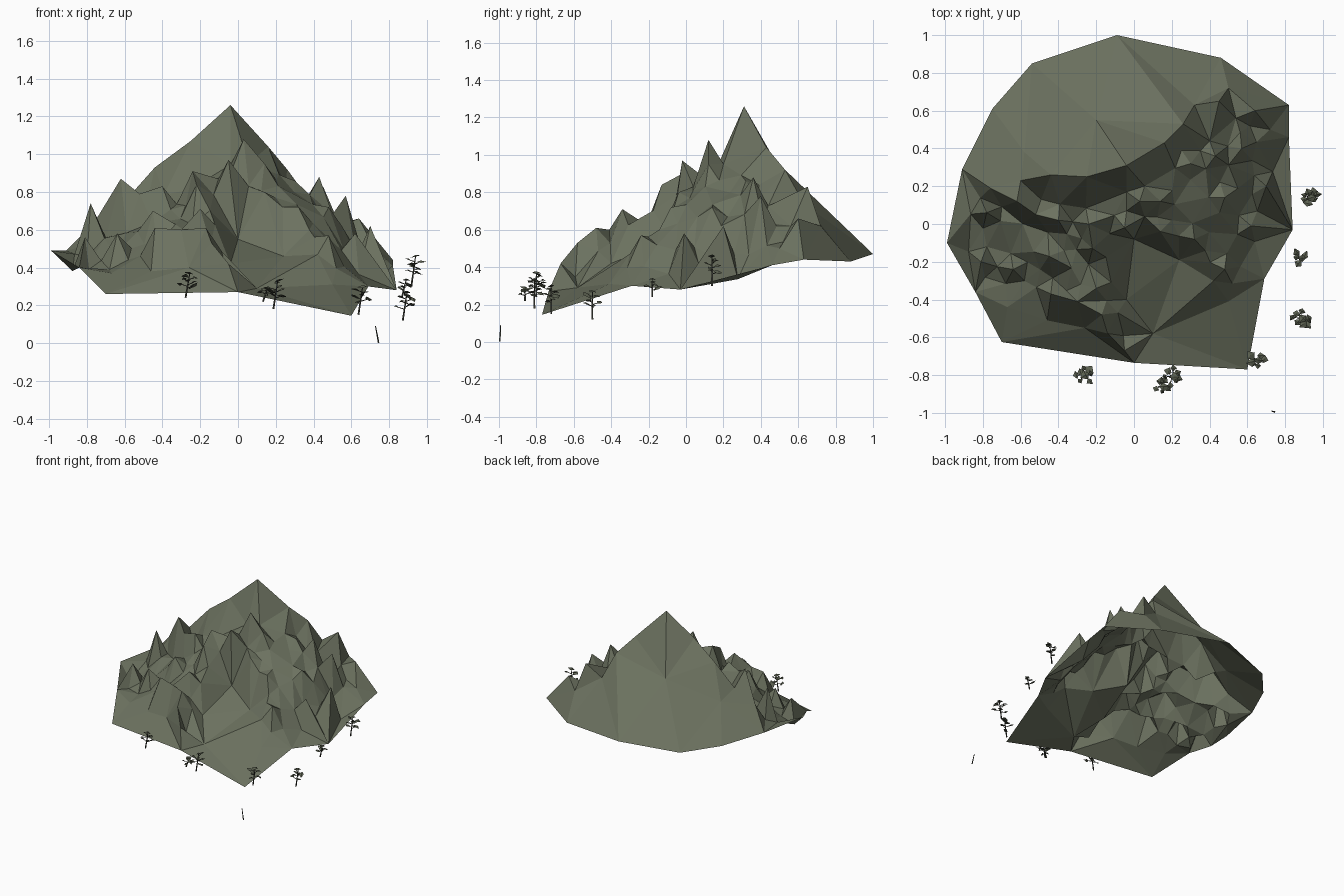
import bpy, math, random
from mathutils import Vector
from mathutils.geometry import delaunay_2d_cdt

if "Cube" in bpy.data.objects:
    bpy.data.objects.remove(bpy.data.objects["Cube"])

random.seed(7)


def material(name, rgb):
    m = bpy.data.materials.new(name)
    m.diffuse_color = (*rgb, 1)
    m.use_nodes = True
    m.node_tree.nodes["Principled BSDF"].inputs["Base Color"].default_value = m.diffuse_color
    return m


ROCK = material("olive grey rock", (0.148, 0.166, 0.115))
LEAF = material("dark foliage", (0.105, 0.118, 0.08))
BARK = material("dark bark", (0.055, 0.058, 0.045))


def mesh_object(name, verts, faces, mats):
    me = bpy.data.meshes.new(name)
    me.from_pydata([tuple(v) for v in verts], [], faces)
    for m in mats:
        me.materials.append(m)
    ob = bpy.data.objects.new(name, me)
    bpy.context.collection.objects.link(ob)
    return ob


# ---------- mountain: an open shell over an irregular rim ----------
# rim, counter-clockwise from the back
rim = [(-.09, 1.0, .47), (-.54, .85, .44), (-.75, .61, .46), (-.91, .29, .49),
       (-.99, -.10, .49), (-.84, -.36, .40), (-.70, -.625, .26), (0, -.735, .27),
       (.60, -.77, .145), (.69, -.29, .30), (.84, -.03, .28), (.82, .46, .41),
       (.82, .63, .44), (.46, .88, .43)]
# main crest, left to right through the summit
crest = [(-.76, .19, .64), (-.60, .23, .75), (-.44, .26, .93), (-.25, .25, 1.07),
         (-.04, .31, 1.26), (.16, .43, 1.04), (.26, .53, .92), (.32, .63, .74),
         (.50, .72, .62)]
# smooth back slope, front gully and the crease above the front skirt
slopes = [(-.20, .55, .84), (-.58, .38, .69), (0, -.08, .55), (.24, -.19, .46),
          (.50, -.41, .31), (.10, -.58, .29), (-.04, -.40, .42), (.54, .56, .62),
          (-.67, -.44, .37), (-.46, -.51, .38), (-.26, -.55, .40), (.72, .50, .50)]
# pointed crags
crags = [(.03, .12, 1.08), (-.05, -.02, .97), (.14, .12, .95), (-.24, 0, .91),
         (-.40, .02, .83), (-.52, .05, .79), (-.62, .12, .87), (-.78, .06, .74),
         (-.64, -.24, .58), (-.44, -.37, .61), (-.81, -.20, .56), (-.30, -.41, .60),
         (-.22, -.13, .84), (.32, -.08, .72), (.48, -.24, .57), (.62, -.01, .58),
         (.30, .32, .86), (.43, .36, .88), (.57, .40, .78), (.20, .02, .77),
         (.70, .20, .62), (.45, .65, .83), (.64, .60, .66), (-.20, -.34, .71),
         (-.17, -.48, .61), (-.14, -.58, .53), (-.05, -.67, .42), (.48, .14, .72),
         (-.45, -.17, .70)]


def rim_gap(x, y):
    """Signed distance to the nearest rim edge (positive inside) and rim height there."""
    best = (9, 0)
    for a, b in zip(rim, rim[1:] + rim[:1]):
        ex, ey = b[0] - a[0], b[1] - a[1]
        length = math.hypot(ex, ey)
        gap = (ex * (y - a[1]) - ey * (x - a[0])) / length
        t = min(1, max(0, (ex * (x - a[0]) + ey * (y - a[1])) / length ** 2))
        best = min(best, (gap, a[2] + t * (b[2] - a[2])))
    return best


points = rim + crest + slopes + crags


def add_notch(x, y, clearance):
    """Low point between crags, unless on the back, the gully, the skirt or too close."""
    above_crest = y > (.18 if x < 0 else .24 + .65 * x)
    in_gully = x > -.05 and y < -.06 - .62 * x
    on_skirt = x < -.2 and y < -.42
    gap, rim_z = rim_gap(x, y)
    if above_crest or in_gully or on_skirt or gap < .06:
        return
    if min(math.hypot(x - p[0], y - p[1]) for p in points) < clearance:
        return
    base = 1.07 - .745 * math.hypot(x + .04, y - .31)
    f = min(1, gap / .25)
    points.append((x, y, rim_z + (base - rim_z) * f + random.uniform(-.03, .03)))


# a ring of feet round every crag, then fill the gaps on a jittered grid
for k, (cx, cy, _) in enumerate(crags):
    for t in range(5):
        ang = t * math.tau / 5 + k
        add_notch(cx + .085 * math.cos(ang), cy + .085 * math.sin(ang), .062)
for i in range(-8, 8):
    for j in range(-6, 6):
        add_notch(i * .11 + random.uniform(-.02, .02),
                  j * .11 + random.uniform(-.02, .02), .085)

n = len(rim)
edges = [(i, (i + 1) % n) for i in range(n)]
edges += [(n + i, n + i + 1) for i in range(len(crest) - 1)]
flat, _, tris, source, _, _ = delaunay_2d_cdt(
    [Vector(p[:2]) for p in points], edges, [], 1, 1e-5)
verts = [(v.x, v.y, points[s[0]][2] if s else .5) for v, s in zip(flat, source)]
mesh_object("mountain", verts, [tuple(t) for t in tris], [ROCK])


# ---------- sparse pine trees around the foot ----------
def stick(verts, faces, a, b, r0, r1):
    """Three-sided tapered rod from a to b."""
    a, b = Vector(a), Vector(b)
    axis = (b - a).normalized()
    u = axis.orthogonal().normalized()
    w = axis.cross(u)
    k = len(verts)
    for c, r in ((a, r0), (b, r1)):
        for t in range(3):
            ang = t * math.tau / 3
            verts.append(c + (u * math.cos(ang) + w * math.sin(ang)) * r)
    for t in range(3):
        s = (t + 1) % 3
        faces.append((k + t, k + s, k + 3 + s, k + 3 + t))


def clump(verts, faces, c, r):
    """Flat, tilted, low pyramid of needles."""
    k = len(verts)
    turn = random.uniform(0, 6.28)
    lean = Vector((random.uniform(-.5, .5), random.uniform(-.5, .5), 0))
    for t in range(4):
        ang = turn + t * math.tau / 4
        q = r * random.uniform(.6, 1.3)
        d = Vector((q * math.cos(ang), q * math.sin(ang), 0))
        verts.append(c + d + Vector((0, 0, d.dot(lean))))
    verts.append(c + Vector((0, 0, r * .35)))
    for t in range(4):
        faces.append((k + t, k + (t + 1) % 4, k + 4))


def tree(index, x, y, z0, z1, spread, count):
    verts, faces = [], []
    base = Vector((x - .012, y, z0))
    top = Vector((x + .010, y, z1 - .012))
    stick(verts, faces, base, top, .006, .003)
    tips = [(top, .026)]
    for i in range(count):
        ang = i * 2.4 + index
        f = .4 + .5 * i / count
        root = base.lerp(top, f)
        tip = root + Vector((math.cos(ang), math.sin(ang), .3)) * spread * random.uniform(.6, 1)
        stick(verts, faces, root, tip, .003, .002)
        tips.append((tip, random.uniform(.017, .025)))
    wood = len(faces)
    for c, r in tips:
        clump(verts, faces, c, r)
    ob = mesh_object(f"pine_tree_{index}", verts, faces, [BARK, LEAF])
    for p in ob.data.polygons:
        p.material_index = 0 if p.index < wood else 1


for i, spec in enumerate([(.93, .14, .30, .47, .042, 7), (.88, -.18, .24, .345, .035, 4),
                          (.885, -.50, .12, .28, .048, 7), (.65, -.72, .15, .31, .042, 6),
                          (.145, -.86, .22, .30, .036, 5), (.20, -.81, .18, .34, .048, 7),
                          (-.265, -.80, .24, .38, .045, 7)]):
    tree(i + 1, *spec)

# bare leaning snag at the lowest corner
v, f = [], []
stick(v, f, (.745, -.995, .002), (.728, -.99, .09), .005, .003)
mesh_object("bare_snag", v, f, [BARK])
